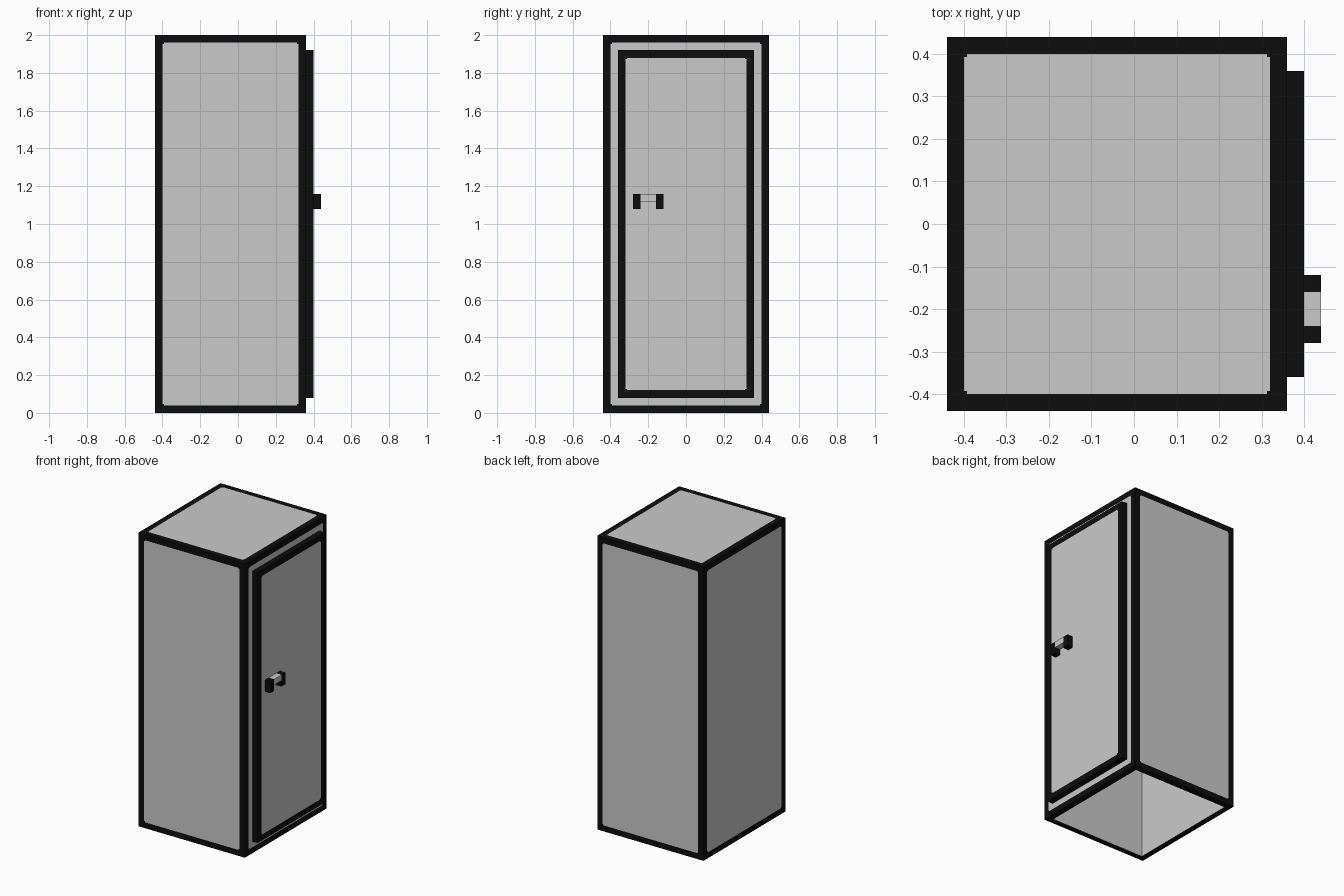
import bpy, bmesh
from mathutils import Vector

if "Cube" in bpy.data.objects:
    bpy.data.objects.remove(bpy.data.objects["Cube"])

BORDER, NOTCH = 0.04, 0.047


def colour(name, value):
    m = bpy.data.materials.new(name)
    m.diffuse_color = (value, value, value, 1)
    m.use_nodes = True
    m.node_tree.nodes["Principled BSDF"].inputs["Base Color"].default_value = m.diffuse_color
    return m


grey = colour("light grey panel", 0.59)
black = colour("black trim", 0.004)


def box_mesh(lo, hi):
    lo, hi = Vector(lo), Vector(hi)
    bm = bmesh.new()
    bmesh.ops.create_cube(bm, size=1)
    for v in bm.verts:
        v.co = Vector([(lo[i] + hi[i]) / 2 + v.co[i] * (hi[i] - lo[i]) for i in range(3)])
    return bm


def finish(bm, name, mats):
    me = bpy.data.meshes.new(name)
    bm.to_mesh(me)
    bm.free()
    for m in mats:
        me.materials.append(m)
    ob = bpy.data.objects.new(name, me)
    bpy.context.collection.objects.link(ob)
    return ob


def trimmed_box(lo, hi):
    """Box whose faces are grey panels with a black border and notched corners."""
    bm = box_mesh(lo, hi)
    for axis in range(3):
        if hi[axis] - lo[axis] < 0.1:
            continue
        no = Vector((0, 0, 0))
        no[axis] = 1
        for d in (BORDER, NOTCH):
            for pos in (lo[axis] + d, hi[axis] - d):
                bmesh.ops.bisect_plane(bm, geom=bm.verts[:] + bm.edges[:] + bm.faces[:],
                                       plane_co=no * pos, plane_no=no)
    bm.normal_update()
    for f in bm.faces:
        c = f.calc_center_median()
        d = [min(c[i] - lo[i], hi[i] - c[i]) for i in range(3) if abs(f.normal[i]) < 0.5]
        f.material_index = int(min(d) < BORDER or max(d) < NOTCH)
    return bm


# Outer cabinet shell, open underneath
lo, hi = (-0.44, -0.44, 0), (0.36, 0.44, 2)
bm = trimmed_box(lo, hi)
opening = []
for f in bm.faces:
    c = f.calc_center_median()
    if f.normal.z < -0.5 and all(lo[i] + BORDER < c[i] < hi[i] - BORDER for i in (0, 1)):
        opening.append(f)
bmesh.ops.delete(bm, geom=opening, context='FACES')
finish(bm, "cabinet_shell", [grey, black])

# Inner walls and ceiling, facing inwards
bm = box_mesh((-0.40, -0.40, 0), (0.32, 0.40, 1.96))
bm.normal_update()
bmesh.ops.delete(bm, geom=[f for f in bm.faces if f.normal.z < -0.5], context='FACES')
bmesh.ops.reverse_faces(bm, faces=bm.faces[:])
finish(bm, "cabinet_lining", [grey])

# Door on the right side
finish(trimmed_box((0.36, -0.36, 0.08), (0.40, 0.36, 1.92)), "door", [grey, black])

# Handle: two black posts and a grey bar
for i, y in enumerate((-0.28, -0.16)):
    finish(box_mesh((0.40, y, 1.08), (0.44, y + 0.04, 1.16)), f"handle_post_{i + 1}", [black])
finish(box_mesh((0.40, -0.24, 1.12), (0.44, -0.16, 1.16)), "handle_bar", [grey])
